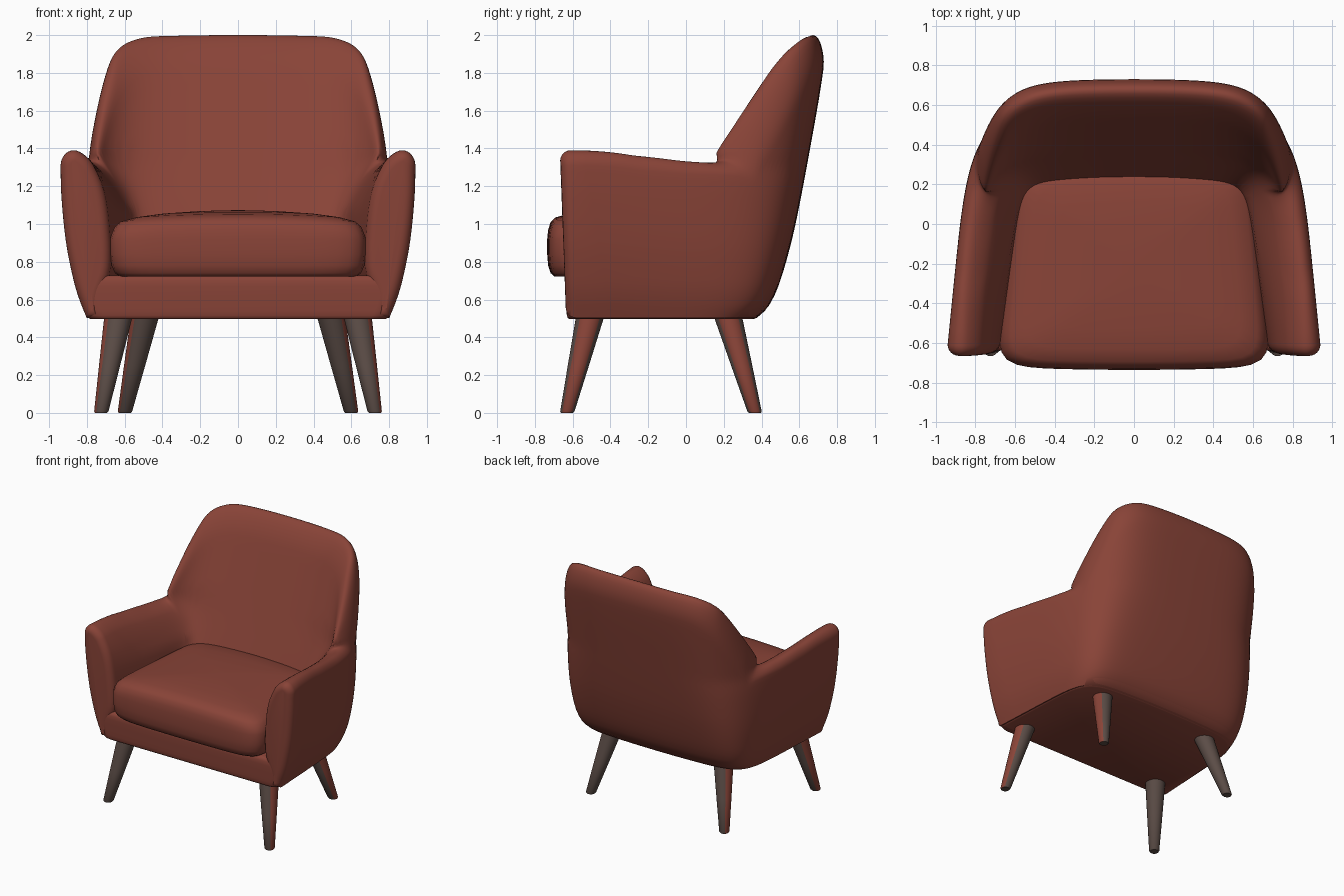
import bpy, bmesh
from math import sin, cos, pi, radians
from mathutils import Vector

if "Cube" in bpy.data.objects:
    bpy.data.objects.remove(bpy.data.objects["Cube"])


def material(name, r, g, b):
    m = bpy.data.materials.new(name)
    m.use_nodes = True
    m.diffuse_color = (r, g, b, 1)
    m.node_tree.nodes["Principled BSDF"].inputs["Base Color"].default_value = (r, g, b, 1)
    return m


red = material("rust_red", 0.25, 0.057, 0.039)
brown = material("grey_brown", 0.105, 0.073, 0.062)


def curve(keys, t):
    """Smooth interpolation through (position, value) keys, held at the ends."""
    if t <= keys[0][0]:
        return keys[0][1]
    if t >= keys[-1][0]:
        return keys[-1][1]

    def slope(i):
        a, b = keys[max(i - 1, 0)], keys[min(i + 1, len(keys) - 1)]
        return (b[1] - a[1]) / (b[0] - a[0])
    i = max(k for k in range(len(keys) - 1) if keys[k][0] <= t)
    (t0, v0), (t1, v1) = keys[i], keys[i + 1]
    d = t1 - t0
    s = (t - t0) / d
    return ((1 + 2 * s) * (1 - s) ** 2 * v0 + s * (1 - s) ** 2 * d * slope(i)
            + s * s * (3 - 2 * s) * v1 + s * s * (s - 1) * d * slope(i + 1))


def loft(name, rings, mats, cap_end=True, mirror=False, sharp=50):
    """Skin closed rings of points into one object."""
    bm = bmesh.new()
    rows = [[bm.verts.new(p) for p in ring] for ring in rings]
    for a, b in zip(rows, rows[1:]):
        for i in range(len(a)):
            j = (i + 1) % len(a)
            bm.faces.new((a[i], a[j], b[j], b[i]))
    bm.faces.new(rows[0])
    if cap_end:
        bm.faces.new(rows[-1])
    bmesh.ops.remove_doubles(bm, verts=bm.verts, dist=1e-5)
    if mirror:
        dup = bmesh.ops.duplicate(bm, geom=bm.verts[:] + bm.edges[:] + bm.faces[:])
        for v in dup["geom"]:
            if isinstance(v, bmesh.types.BMVert):
                v.co.x *= -1
        bmesh.ops.reverse_faces(bm, faces=[f for f in dup["geom"] if isinstance(f, bmesh.types.BMFace)])
        bmesh.ops.remove_doubles(bm, verts=bm.verts, dist=1e-5)
    bmesh.ops.recalc_face_normals(bm, faces=bm.faces)
    me = bpy.data.meshes.new(name)
    bm.to_mesh(me)
    bm.free()
    ob = bpy.data.objects.new(name, me)
    bpy.context.collection.objects.link(ob)
    for m in mats:
        me.materials.append(m)
    bpy.ops.object.select_all(action="DESELECT")
    ob.select_set(True)
    bpy.context.view_layer.objects.active = ob
    bpy.ops.object.shade_smooth_by_angle(angle=radians(sharp))
    return ob


# Shell shape: half width and rear by height, rim height and roll by plan angle
OUT_W = [(.5, .8), (.6, .84), (.7, .87), (.9, .91), (1.15, .935), (1.35, .94)]
OUT_Y = [(.5, .37), (.53, .41), (.58, .447), (.66, .485), (.8, .53), (1, .58),
         (1.4, .657), (1.8, .725), (2, .742)]
OUT_N = [(.5, 9), (.9, 7), (1.3, 5.5)]
OUT_TAPER = [(.5, .06), (.9, .1), (1.3, .13)]
IN_W = [(.5, .74), (.62, .72), (.75, .675), (1, .68), (1.2, .715), (1.38, .8)]
IN_N = [(1.07, 13), (1.38, 5)]
IN_TAPER = [(1.07, .17), (1.38, 0)]
RIM = [(0, 1.39), (.3, 1.385), (2.7, 1.36), (12.3, 1.33), (26, 1.335), (31, 1.4), (34.5, 1.5),
       (46, 1.75), (55.5, 1.9), (71, 1.98), (90, 2)]
ROLL = [(0, .08), (25, .08), (35, .22), (52, .26), (71, .2), (90, .18)]
EDGE = .055


def front(z):
    return -.58 - .035 * (z - .5)


def plan(w, rear, n, taper, bow, deg, z):
    c = max(cos(radians(deg)), 0) ** (2 / n) if deg < 89.999 else 0
    s = sin(radians(deg)) ** (2 / n)
    y = front(z) + (rear - front(z)) * s - bow * s * c * c
    return Vector((w * c * (1 - taper * s), y, z))


def outer(deg, z):
    return plan(curve(OUT_W, z), curve(OUT_Y, z), curve(OUT_N, z), curve(OUT_TAPER, z), .035, deg, z)


def inner(deg, z):
    return plan(curve(IN_W, z), .25 + .38 * (z - 1.07), curve(IN_N, z), curve(IN_TAPER, z), .03, deg, z)


def section(deg):
    """Closed profile: up the outside, over the rim, down the inside."""
    roll = curve(ROLL, deg)
    top = curve(RIM, deg) - roll
    pts = [outer(deg, .503 + (top - .503) * i / 22) for i in range(22)]
    for i in range(15):
        a = pi * i / 14
        z = top + roll * sin(a)
        pts.append(outer(deg, z).lerp(inner(deg, z), (1 - cos(a)) / 2))
    return pts + [inner(deg, top + (.503 - top) * i / 18) for i in range(1, 19)]


def inset(ring, d, dy):
    res = []
    for i, p in enumerate(ring):
        t = ring[(i + 1) % len(ring)] - ring[i - 1]
        t.y = 0
        t.normalize()
        res.append(p + Vector((-t.z * d, dy, t.x * d)))
    return res


# Arms and backrest as one wraparound shell with rounded arm fronts
STEPS = 80
angles = [45 * (1 - cos(pi * i / STEPS)) for i in range(STEPS + 1)]
first = section(0)
caps = [inset(first, EDGE * (1 - cos(a)), -EDGE * sin(a))
        for a in (pi / 2 * k / 6 for k in range(6, 0, -1))]
loft("arms_and_backrest", caps + [section(d) for d in angles], [red],
     cap_end=False, mirror=True)

# Seat base closing the bottom of the shell
rings = []
for z, gap in ((.497, .025), (.503, .012), (.515, .006), (.54, .004), (.58, .004), (.62, .004),
               (.67, .004), (.7, .008), (.72, .02), (.727, .04)):
    w, y = curve(OUT_W, z), front(z)
    side = [Vector((w - .09 + .09 * sin(a), y - .054 * cos(a), z))
            for a in (pi / 2 * k / 8 for k in range(8))]
    side += [outer(d, z) for d in angles[::2]]
    full = side + [Vector((-p.x, p.y, z)) for p in reversed(side[:-1])]
    rings.append([Vector((p.x * (1 - gap), p.y * (1 - gap), z)) for p in full])
loft("seat_base", rings, [red])

# Crowned seat cushion, narrower toward the back
rings = []
for size, z in ((.3, .72), (.93, .722), (.965, .74), (.99, .78), (1, .84), (1, .92),
                (.99, .97), (.965, 1.01), (.92, 1.034), (.8, 1.052), (.6, 1.064), (.3, 1.071), (.05, 1.073)):
    ring = []
    for i in range(96):
        a = 2 * pi * i / 96
        c, s = cos(a), sin(a)
        k = (abs(c) ** 9 + abs(s) ** 9) ** (-1 / 9) * size
        u, v = c * k, s * k
        bow = .015 * (1 - u * u) * v
        drop = .025 * u * u if z > .95 else 0
        ring.append(Vector((u * (.645 - .05 * v), -.215 + .505 * v + bow, z - drop)))
    rings.append(ring)
loft("seat_cushion", rings, [red])


# Splayed tapered legs, red on the outward side
def leg(name, side, foot, top):
    rings = []
    for z, r in ((0, .032), (.008, .038), (.25, .056), (.5, .074), (.58, .078)):
        x = foot[0] + (top[0] - foot[0]) * z * 2
        y = foot[1] + (top[1] - foot[1]) * z * 2
        rings.append([Vector((side * x + r * cos(a), y + r * sin(a), z))
                      for a in (2 * pi * i / 32 for i in range(32))])
    ob = loft(name, rings, [brown, red], sharp=40)
    for p in ob.data.polygons:
        p.material_index = int(p.normal.x * side > .7)


for side, word in ((1, "left"), (-1, "right")):
    leg("front_leg_" + word, side, (.725, -.63), (.635, -.51))
    leg("back_leg_" + word, side, (.6, .365), (.495, .225))
